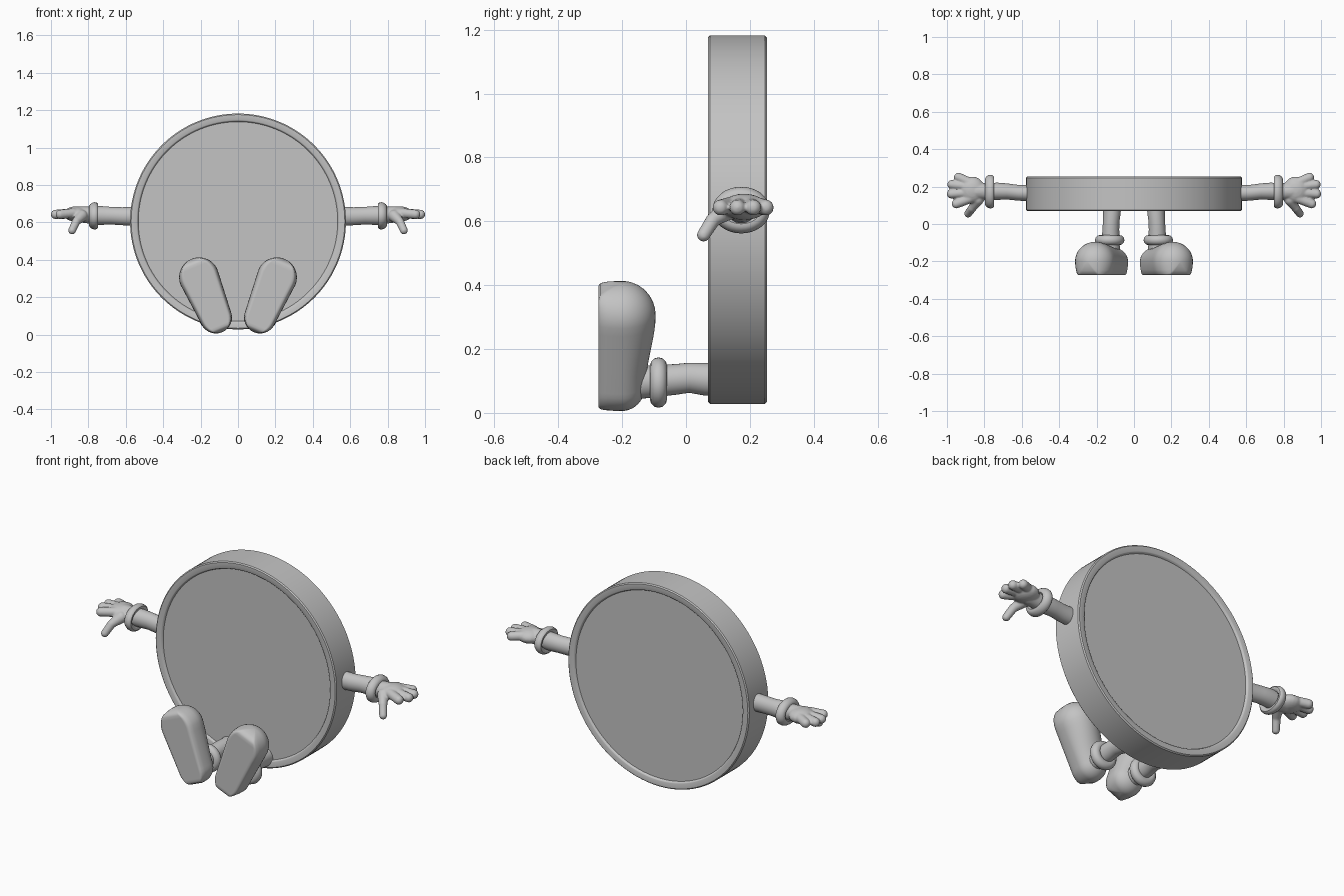
import bpy, bmesh
from math import sin, cos, pi, sqrt, radians
from mathutils import Vector

cube = bpy.data.objects.get("Cube")
if cube:
    bpy.data.objects.remove(cube, do_unlink=True)

grey = bpy.data.materials.new("plain_grey")
grey.use_nodes = True
colour = (0.55, 0.55, 0.55, 1)
grey.diffuse_color = colour
grey.node_tree.nodes["Principled BSDF"].inputs["Base Color"].default_value = colour


def finish(name, bm, mirror=True, remesh=False, angle=40):
    """Turn a bmesh into a smooth shaded object, optionally blended and mirrored."""
    bmesh.ops.recalc_face_normals(bm, faces=bm.faces)
    mesh = bpy.data.meshes.new(name)
    bm.to_mesh(mesh)
    bm.free()
    mesh.materials.append(grey)
    obj = bpy.data.objects.new(name, mesh)
    bpy.context.collection.objects.link(obj)
    bpy.ops.object.select_all(action="DESELECT")
    obj.select_set(True)
    bpy.context.view_layer.objects.active = obj
    bpy.ops.object.shade_smooth_by_angle(angle=radians(angle))
    if remesh:
        blend = obj.modifiers.new("Blend", "REMESH")
        blend.mode = "VOXEL"
        blend.voxel_size = 0.005
        blend.use_smooth_shade = True
        soften = obj.modifiers.new("Soften", "SMOOTH")
        soften.iterations = 5
    if mirror:
        obj.modifiers.new("Mirror", "MIRROR").use_mirror_merge = False
    return obj


def loft(bm, rings, closed=False):
    """Skin a list of point rings, capping both ends unless closed."""
    loops = [[bm.verts.new(p) for p in ring] for ring in rings]
    pairs = list(zip(loops, loops[1:])) + ([(loops[-1], loops[0])] if closed else [])
    for a, b in pairs:
        for i in range(len(a)):
            j = (i + 1) % len(a)
            bm.faces.new((a[i], a[j], b[j], b[i]))
    if not closed:
        bm.faces.new(loops[0])
        bm.faces.new(loops[-1])


def tube(bm, stations, axis, n=32, closed=False):
    """Loft ellipses along x or y; each station is (centre, radius across, radius up)."""
    across = Vector((0, 1, 0)) if axis == "x" else Vector((1, 0, 0))
    up = Vector((0, 0, 1))
    loft(bm, [[Vector(c) + across * ra * cos(2 * pi * i / n) + up * ru * sin(2 * pi * i / n)
               for i in range(n)] for c, ra, ru in stations], closed)


def ball(bm, centre, radii):
    made = bmesh.ops.create_uvsphere(bm, u_segments=20, v_segments=12, radius=1)
    for v in made["verts"]:
        v.co = Vector(centre) + Vector([a * b for a, b in zip(v.co, radii)])


def capsule(bm, a, b, ra, rb, steps=10):
    """Rounded finger made of closely spaced balls."""
    for k in range(steps + 1):
        t = k / steps
        r = ra + (rb - ra) * t
        ball(bm, Vector(a).lerp(Vector(b), t), (r, r, r))


# Round body with a raised rim on both faces
bm = bmesh.new()
CY, CZ, R, HALF, SEG = 0.161, 0.605, 0.577, 0.092, 128
side = [(0.533, HALF - 0.012), (0.538, HALF - 0.002), (0.542, HALF), (R - 0.006, HALF), (R, HALF - 0.006)]
profile = side + [(r, -d) for r, d in reversed(side)]
loft(bm, [[(r * cos(2 * pi * i / SEG), CY - d, CZ + r * sin(2 * pi * i / SEG))
           for i in range(SEG)] for r, d in profile])
finish("round_body", bm, mirror=False)

# Arms
bm = bmesh.new()
tube(bm, [((0.55, 0.165, 0.632), 0.044, 0.05), ((0.62, 0.167, 0.633), 0.042, 0.048),
          ((0.68, 0.174, 0.636), 0.043, 0.047), ((0.73, 0.175, 0.637), 0.046, 0.05),
          ((0.78, 0.173, 0.637), 0.046, 0.05)], "x")
finish("arms", bm)

# Rolled glove cuffs, slightly flared towards the arm
bm = bmesh.new()
rings = []
for k in range(12):
    a = 2 * pi * k / 12
    grow = 0.02 * sin(a)
    rings.append(((0.772 + 0.024 * cos(a) - 0.3 * grow, 0.173, 0.635),
                  0.07 + grow, 0.053 + grow))
tube(bm, rings, "x", closed=True)
finish("glove_cuffs", bm)

# Gloved hands: palm, four fingers and a thumb blended together
bm = bmesh.new()
ball(bm, (0.865, 0.182, 0.645), (0.068, 0.072, 0.041))
capsule(bm, (0.77, 0.173, 0.637), (0.84, 0.175, 0.643), 0.046, 0.044)
for root_y, tip_x, tip_y in ((0.135, 0.95, 0.108), (0.168, 0.976, 0.161),
                             (0.198, 0.973, 0.211), (0.222, 0.938, 0.25)):
    capsule(bm, (0.88, root_y, 0.65), (tip_x, tip_y, 0.643), 0.026, 0.025)
capsule(bm, (0.835, 0.13, 0.635), (0.865, 0.085, 0.605), 0.032, 0.022)
capsule(bm, (0.865, 0.085, 0.605), (0.887, 0.055, 0.557), 0.023, 0.021)
finish("gloves", bm, remesh=True)

# Legs
bm = bmesh.new()
tube(bm, [((0.118, 0.1, 0.105), 0.048, 0.052), ((0.118, 0.06, 0.105), 0.047, 0.051),
          ((0.122, 0.01, 0.11), 0.044, 0.047), ((0.124, -0.03, 0.105), 0.045, 0.048),
          ((0.125, -0.15, 0.095), 0.05, 0.052)], "y")
finish("legs", bm)

# Rolled ankle cuffs
bm = bmesh.new()
rings = []
for k in range(12):
    a = 2 * pi * k / 12
    r = 0.052 + 0.027 * sin(a)
    rings.append(((0.13, -0.086 + 0.027 * cos(a), 0.095), r, r))
tube(bm, rings, "y", closed=True)
finish("ankle_cuffs", bm)

# Shoes: flat sole facing forward, narrow heel below, domed toe above
bm = bmesh.new()
HEEL, TOE = Vector((0.118, 0, 0.092)), Vector((0.208, 0, 0.306))
LENGTH = (TOE - HEEL).length
along = (TOE - HEEL).normalized()
across = Vector((along.z, 0, -along.x))
HEEL_R, TOE_R, MID_Y, DROP, N = 0.086, 0.107, -0.2, 0.074, 40


def shoe_section(s, width, height, drop):
    ring = []
    for i in range(N):
        a = 2 * pi * i / N
        y = height * sin(a) if sin(a) > 0 else -drop * min(1, -2.0 * sin(a))
        x = width * cos(a) * (1 if sin(a) > 0 else 1.04 - 0.04 / max(0.3, abs(cos(a))))
        ring.append(HEEL + along * s + across * x + Vector((0, MID_Y + y, 0)))
    return ring


rings = []
for k in range(9):
    a = radians(3 + 87 * k / 8)
    rings.append(shoe_section(-HEEL_R * cos(a), HEEL_R * sin(a), 0.075 * sin(a),
                              DROP * min(1, 1.6 * sin(a))))
for k in range(1, 8):
    t = k / 8
    ease = t * t * (3 - 2 * t)
    rings.append(shoe_section(LENGTH * t, HEEL_R + (TOE_R - HEEL_R) * t,
                              0.075 + 0.03 * ease, DROP))
for k in range(9):
    a = radians(90 - 87 * k / 8)
    rings.append(shoe_section(LENGTH + TOE_R * cos(a), TOE_R * sin(a), 0.105 * sin(a),
                              DROP * min(1, 1.6 * sin(a))))
loft(bm, rings)
finish("shoes", bm, angle=50)
